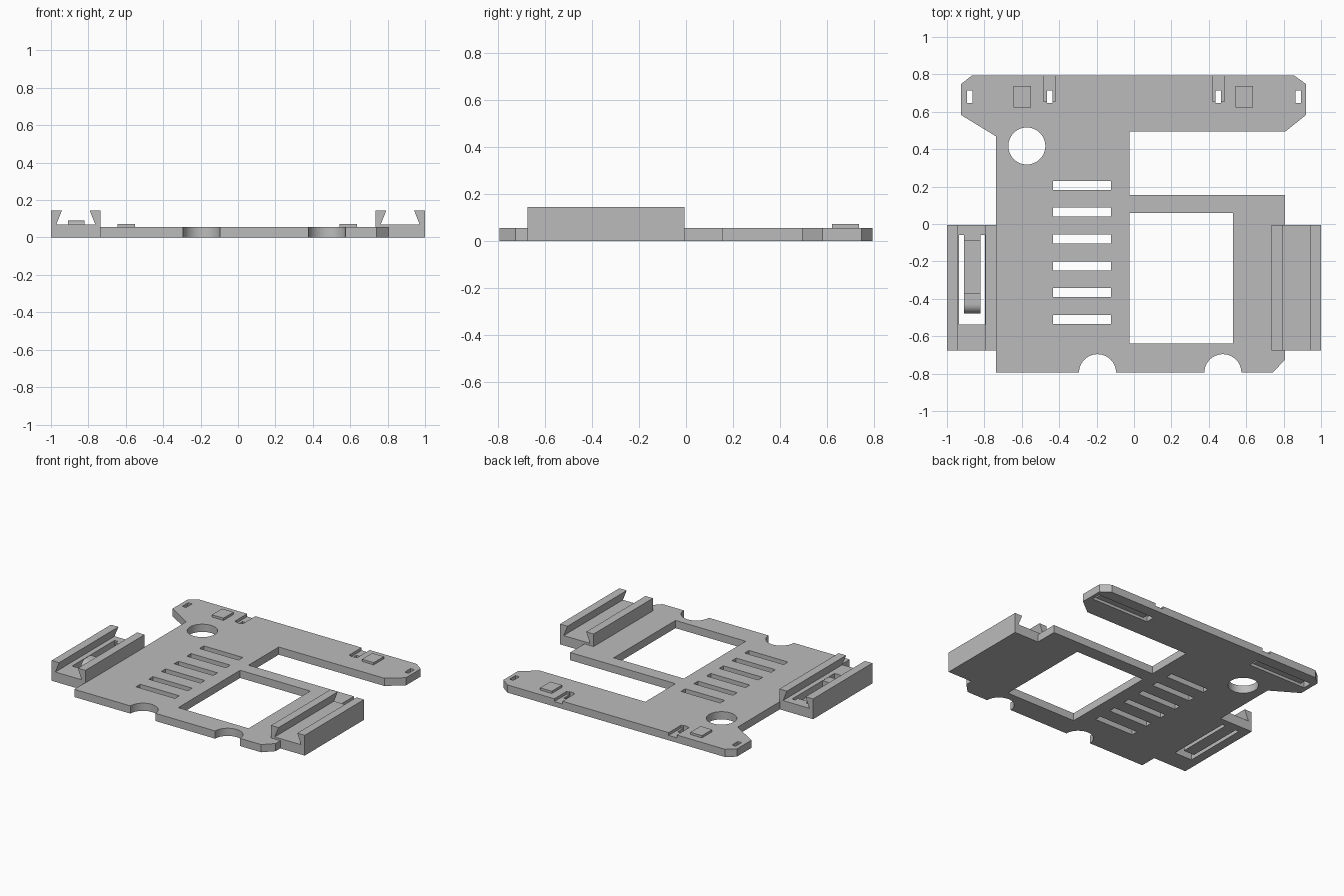
import bpy, bmesh, math
from mathutils import Vector

if "Cube" in bpy.data.objects:
    bpy.data.objects.remove(bpy.data.objects["Cube"], do_unlink=True)

grey = bpy.data.materials.new("plain grey")
grey.use_nodes = True
grey.diffuse_color = (0.5, 0.5, 0.5, 1)
grey.node_tree.nodes["Principled BSDF"].inputs["Base Color"].default_value = (0.5, 0.5, 0.5, 1)

AXES = {"z": lambda u, v, w: (u, v, w),
        "y": lambda u, v, w: (u, w, v),
        "x": lambda u, v, w: (w, u, v)}


def prism(name, pts, lo, hi, axis="z"):
    """Extrude a flat outline from lo to hi along an axis."""
    place = AXES[axis]
    bm = bmesh.new()
    face = bm.faces.new([bm.verts.new(place(u, v, lo)) for u, v in pts])
    ext = bmesh.ops.extrude_face_region(bm, geom=[face])
    moved = [g for g in ext["geom"] if isinstance(g, bmesh.types.BMVert)]
    bmesh.ops.translate(bm, verts=moved, vec=Vector(place(0, 0, hi - lo)))
    bmesh.ops.recalc_face_normals(bm, faces=bm.faces)
    mesh = bpy.data.meshes.new(name)
    bm.to_mesh(mesh)
    bm.free()
    mesh.materials.append(grey)
    ob = bpy.data.objects.new(name, mesh)
    bpy.context.collection.objects.link(ob)
    return ob


def block(name, x0, x1, y0, y1, z0, z1):
    return prism(name, [(x0, y0), (x1, y0), (x1, y1), (x0, y1)], z0, z1)


def cylinder(name, x, y, r, z0, z1, sides=48):
    turn = [2 * math.pi * i / sides for i in range(sides)]
    return prism(name, [(x + r * math.cos(a), y + r * math.sin(a)) for a in turn], z0, z1)


def combine(ob, others, operation="DIFFERENCE"):
    """Apply booleans in order and discard the helper solids."""
    for other in others:
        mod = ob.modifiers.new("bool", "BOOLEAN")
        mod.operation, mod.solver, mod.object = operation, "EXACT", other
    graph = bpy.context.evaluated_depsgraph_get()
    mesh = bpy.data.meshes.new_from_object(ob.evaluated_get(graph))
    ob.modifiers.clear()
    ob.data = mesh
    for other in others:
        bpy.data.objects.remove(other, do_unlink=True)


T = 0.055          # plate thickness
BASE = 0.07        # rail floor height
LOW, HIGH = -0.1, 0.3

# Main plate outline
frame = prism("frame", [
    (-0.737, -0.795), (0.74, -0.795), (0.807, -0.727), (0.807, 0.155),
    (-0.025, 0.155), (-0.025, 0.495), (0.81, 0.495), (0.92, 0.583),
    (0.92, 0.748), (0.855, 0.795), (-0.865, 0.795), (-0.925, 0.748),
    (-0.925, 0.583), (-0.737, 0.468)], 0, T)

# Window, round hole, edge notches and vent slots
cuts = [block("window", -0.025, 0.53, -0.638, 0.06, LOW, HIGH),
        cylinder("round_hole", -0.573, 0.417, 0.099, LOW, HIGH)]
for x in (-0.195, 0.475):
    cuts.append(cylinder("edge_notch", x, -0.795, 0.099, LOW, HIGH))
for i in range(6):
    y = 0.207 - 0.1435 * i
    cuts.append(block("vent", -0.432, -0.123, y - 0.024, y + 0.024, LOW, HIGH))

# Strap slots, open recesses above and channels beneath, on both sides
for s in (-1, 1):
    for x in (0.45, 0.879):
        cuts.append(block("strap_slot", s * x - 0.015, s * x + 0.015, 0.648, 0.715, LOW, HIGH))
    cuts.append(block("recess", s * 0.452 - 0.032, s * 0.452 + 0.032, 0.654, 0.9, T - 0.02, HIGH))
    a, b = sorted((s * 0.435, s * 0.894))
    cuts.append(block("channel", a, b, 0.648, 0.715, LOW, 0.02))
combine(frame, cuts)


# Side rails with undercut dovetail walls
def rail(name, x):
    wide, lip, root, top, half = 0.133, 0.074, 0.104, 0.145, 0.133
    pts = [(-wide, 0), (half, 0), (half, top), (lip, top), (root, BASE),
           (-root, BASE), (-lip, top), (-wide, top)]
    return prism(name, [(x + u, v) for u, v in pts], -0.675, -0.006, "y")


left_rail = rail("left_rail", 0.867)
right_rail = rail("right_rail", -0.867)

# Springy latch tongue freed by a U-shaped cut, with a lowered top
u_cut = prism("u_cut", [
    (-0.935, -0.058), (-0.935, -0.537), (-0.797, -0.537), (-0.797, -0.058),
    (-0.822, -0.058), (-0.822, -0.478), (-0.908, -0.478), (-0.908, -0.058)], LOW, HIGH)
lowered = block("lowered", -0.909, -0.821, -0.479, -0.088, 0.04, 0.1)
combine(right_rail, [u_cut, lowered])
combine(frame, [left_rail, right_rail], "UNION")

# Latch catch: upright back, flat top, rounded front
arc = [(-0.428 - 0.05 * math.sin(a), 0.04 + 0.05 * math.cos(a))
       for a in [math.pi / 2 * i / 8 for i in range(9)]]
catch = prism("latch_catch", [(-0.368, 0.035), (-0.368, 0.09)] + arc + [(-0.478, 0.035)],
              -0.908, -0.822, "x")
bpy.context.view_layer.objects.active = catch
catch.select_set(True)
bpy.ops.object.shade_smooth_by_angle(angle=math.radians(30))
catch.select_set(False)

# Raised pads near the back edge
for name, x in (("left_pad", 0.59), ("right_pad", -0.597)):
    block(name, x - 0.046, x + 0.046, 0.623, 0.738, T - 0.005, 0.071)
